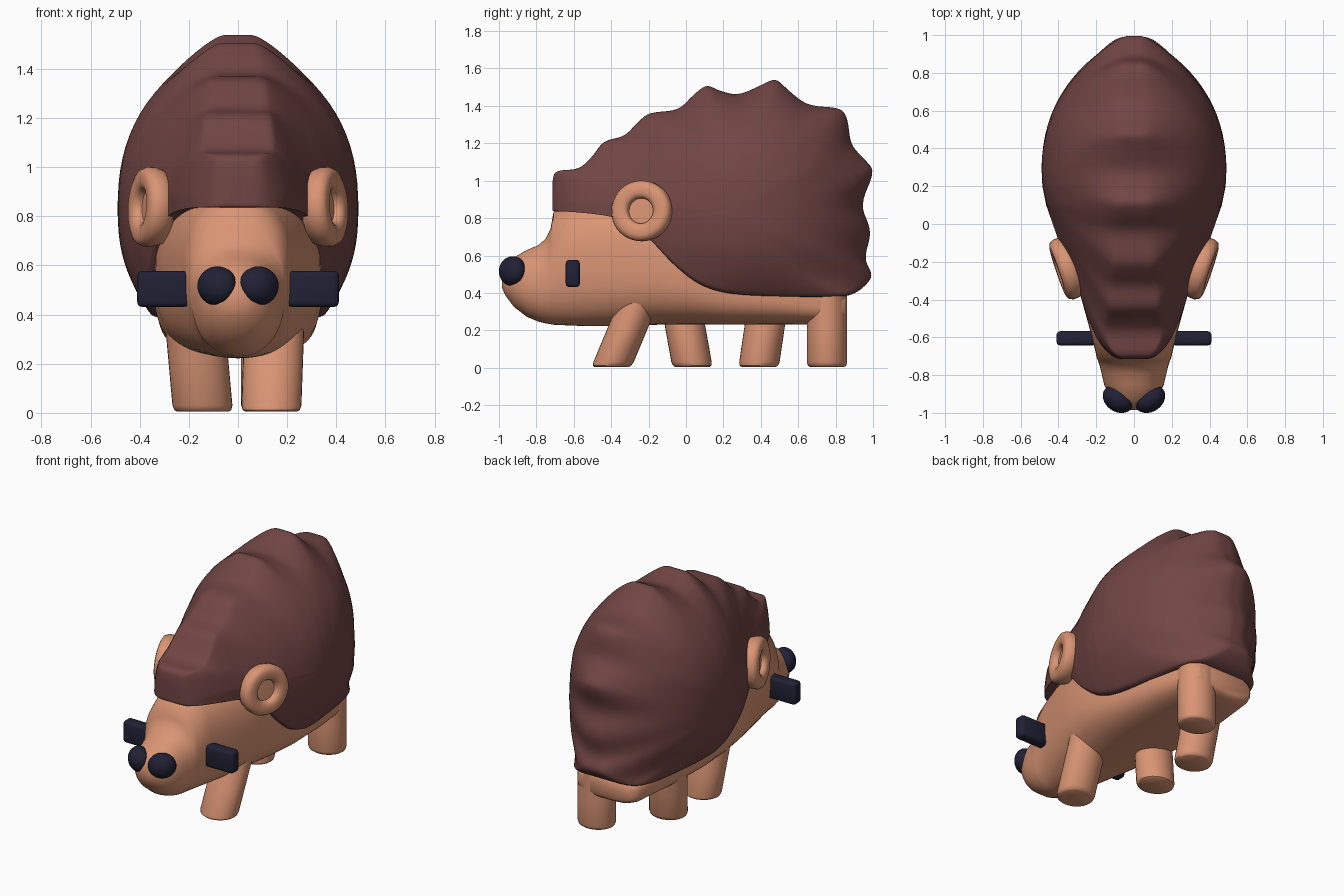
import bpy, bmesh, math
from mathutils import Vector, Matrix

if "Cube" in bpy.data.objects:
    bpy.data.objects.remove(bpy.data.objects["Cube"])


def material(name, rgb):
    m = bpy.data.materials.new(name)
    m.diffuse_color = (*rgb, 1)
    m.use_nodes = True
    m.node_tree.nodes["Principled BSDF"].inputs["Base Color"].default_value = m.diffuse_color
    return m


BROWN = material("spine brown", (0.165, 0.06, 0.058))
TAN = material("skin tan", (0.70, 0.30, 0.175))
NAVY = material("dark navy", (0.015, 0.015, 0.036))


def finish(name, bm, mat, angle=40):
    bmesh.ops.recalc_face_normals(bm, faces=bm.faces)
    me = bpy.data.meshes.new(name)
    bm.to_mesh(me)
    bm.free()
    me.materials.append(mat)
    ob = bpy.data.objects.new(name, me)
    bpy.context.collection.objects.link(ob)
    bpy.ops.object.select_all(action='DESELECT')
    ob.select_set(True)
    bpy.context.view_layer.objects.active = ob
    bpy.ops.object.shade_smooth_by_angle(angle=math.radians(angle))
    return ob


def loft(name, rings, mat, angle=40):
    """Skin a list of closed rings and cap both ends."""
    bm = bmesh.new()
    rows = [[bm.verts.new(p) for p in ring] for ring in rings]
    n = len(rows[0])
    for a, b in zip(rows, rows[1:]):
        for i in range(n):
            j = (i + 1) % n
            bm.faces.new((a[i], a[j], b[j], b[i]))
    bm.faces.new(rows[0])
    bm.faces.new(rows[-1])
    return finish(name, bm, mat, angle)


def lerp_table(table, x):
    if x <= table[0][0]:
        return table[0][1]
    for (a, va), (b, vb) in zip(table, table[1:]):
        if x <= b:
            return va + (vb - va) * (x - a) / (b - a)
    return table[-1][1]


def circle(n, f):
    return [f(math.cos(2 * math.pi * i / n), math.sin(2 * math.pi * i / n)) for i in range(n)]


# Spiny shell: side silhouette (y, z, rim width fraction), inflated sideways
SIDE = [(1.005, .49, .12), (.95, .58, .08), (.995, .73, .08), (.93, .87, .08), (1.01, 1.05, .08),
        (.96, 1.11, .08), (.88, 1.19, .08), (.865, 1.33, .1), (.83, 1.39, .12), (.65, 1.40, .12),
        (.55, 1.48, .12), (.48, 1.55, .12), (.40, 1.51, .12), (.28, 1.455, .12), (.18, 1.48, .13),
        (.11, 1.515, .15), (.04, 1.46, .17), (-.04, 1.375, .2), (-.20, 1.365, .27), (-.26, 1.31, .32),
        (-.33, 1.235, .38), (-.44, 1.215, .47), (-.50, 1.13, .55), (-.57, 1.06, .65), (-.70, 1.055, .8),
        (-.715, 1.0, .9), (-.715, .87, 1), (-.715, .836, 1), (-.68, .836, 1), (-.42, .835, 1),
        (-.21, .71, .96), (-.08, .56, .9), (.06, .44, .78), (.25, .383, .70), (.84, .373, .53),
        (.93, .41, .3)]
WIDTH = [(-.715, .085), (-.7, .115), (-.67, .15), (-.64, .175), (-.6, .2), (-.5, .245), (-.35, .292),
         (-.2, .352), (-.1, .395), (.1, .465), (.2, .485), (.3, .49)]
CENTRE = Vector((.25, .83, .4))


def average(pts, w):
    n = len(pts)
    return [sum((pts[(i + k) % n] for k in range(-w, w + 1)), Vector((0, 0, 0))) / (2 * w + 1)
            for i in range(n)]


line = []
for a, b in zip(SIDE, SIDE[1:] + SIDE[:1]):
    line += [Vector(a).lerp(Vector(b), k / 6) for k in range(6)]
rough = average(average(line, 2), 1)
smooth = average(rough, 14)


def shell_ring(u, sign, rim=1):
    ring = []
    for s, r in zip(smooth, rough):
        p = CENTRE + (s.lerp(r, u ** 6) - CENTRE) * u
        e = r.z
        x = lerp_table(WIDTH, p.x) * (e + (1 - e) * max(0, 1 - u ** 2.4) ** .75) * rim
        ring.append((sign * x, p.x, p.y))
    return ring


# the last steps pull the rim inward so the ridge is rounded
STEPS = [(.03, 1)] + [(math.sin(k / 20 * math.pi / 2), 1) for k in range(1, 19)]
STEPS += [(.994, .97), (.998, .9), (1, .78)]
loft("spiny_shell", [shell_ring(u, -1, f) for u, f in STEPS]
     + [shell_ring(u, 1, f) for u, f in reversed(STEPS)], BROWN, 70)

# Body and snout: superellipse sections (y, bottom, top, half width)
BODY = [(-.985, .43, .50, .03), (-.965, .385, .54, .075), (-.92, .325, .59, .125),
        (-.85, .272, .63, .158), (-.79, .247, .655, .172), (-.75, .237, .69, .182),
        (-.725, .233, .74, .19), (-.708, .23, .835, .197), (-.6, .225, .88, .222),
        (-.5, .222, .90, .25), (-.3, .225, .92, .305), (-.15, .23, .9, .335), (0, .23, .8, .34),
        (.2, .23, .65, .325), (.5, .23, .55, .295), (.7, .23, .47, .255), (.8, .23, .43, .235),
        (.845, .24, .405, .215), (.86, .26, .395, .19)]


def body_ring(y, lo, hi, w):
    n = 2 / lerp_table([(-.95, 2.1), (-.6, 2.4), (.2, 3)], y)

    def pw(v):
        return math.copysign(abs(v) ** n, v)
    return circle(64, lambda c, s: (w * pw(c), y, (lo + hi) / 2 + (hi - lo) / 2 * pw(s)))


loft("body", [body_ring(*b) for b in BODY], TAN, 60)

# Legs in walking pose: foot (x, y), top (x, y) and top height
LEGS = {"front_right_leg": ((.135, -.4), (.15, -.225), .42),
        "front_left_leg": ((-.142, .035), (-.18, -.04), .42),
        "back_left_leg": ((-.142, .388), (-.18, .45), .42),
        "back_right_leg": ((.135, .754), (.135, .754), .385)}
for name, (foot, top, h) in LEGS.items():
    rings = []
    for z, f in ((.005, .86), (.012, .95), (.03, 1), (.2, 1), (h, 1)):
        c = Vector(foot).lerp(Vector(top), z / h)
        rings.append(circle(32, lambda cx, sy: (c.x + .122 * f * cx, c.y + .108 * f * sy, z)))
    loft(name, rings, TAN)

# Ears (dished discs), eyes and nose halves, one per side
EAR = [(.01, -.07), (.12, -.07), (.155, -.05), (.167, -.01), (.167, .02), (.155, .042),
       (.135, .05), (.098, .05), (.08, .042), (.072, .03), (.069, .012), (.01, .012)]
for side, s in (("left", -1), ("right", 1)):
    out = Vector((.94, -.32, .06)).normalized()
    along = Vector((.32, .94, 0)).normalized()
    up = out.cross(along)
    mid = Vector((.357, -.235, .838))
    rings = []
    for r, h in EAR:
        pts = circle(40, lambda c, sn: mid + out * h + along * r * c + up * r * sn * .97)
        rings.append([(s * p.x, p.y, p.z) for p in pts])
    loft(side + "_ear", rings, TAN, 50)

    bm = bmesh.new()
    bmesh.ops.create_cube(bm, size=1, matrix=Matrix.Translation((s * .305, -.605, .504))
                          @ Matrix.Diagonal((.21, .076, .146, 1)))
    bmesh.ops.bevel(bm, geom=bm.edges[:], offset=.02, segments=3, profile=.5, affect='EDGES')
    finish(side + "_eye", bm, NAVY)

    bm = bmesh.new()
    bmesh.ops.create_uvsphere(bm, u_segments=32, v_segments=20, radius=1,
                              matrix=Matrix.Translation((s * .084, -.926, .516))
                              @ Matrix.Rotation(s * .6, 4, 'Z')
                              @ Matrix.Diagonal((.087, .068, .08, 1)))
    finish(side + "_nose_half", bm, NAVY)
